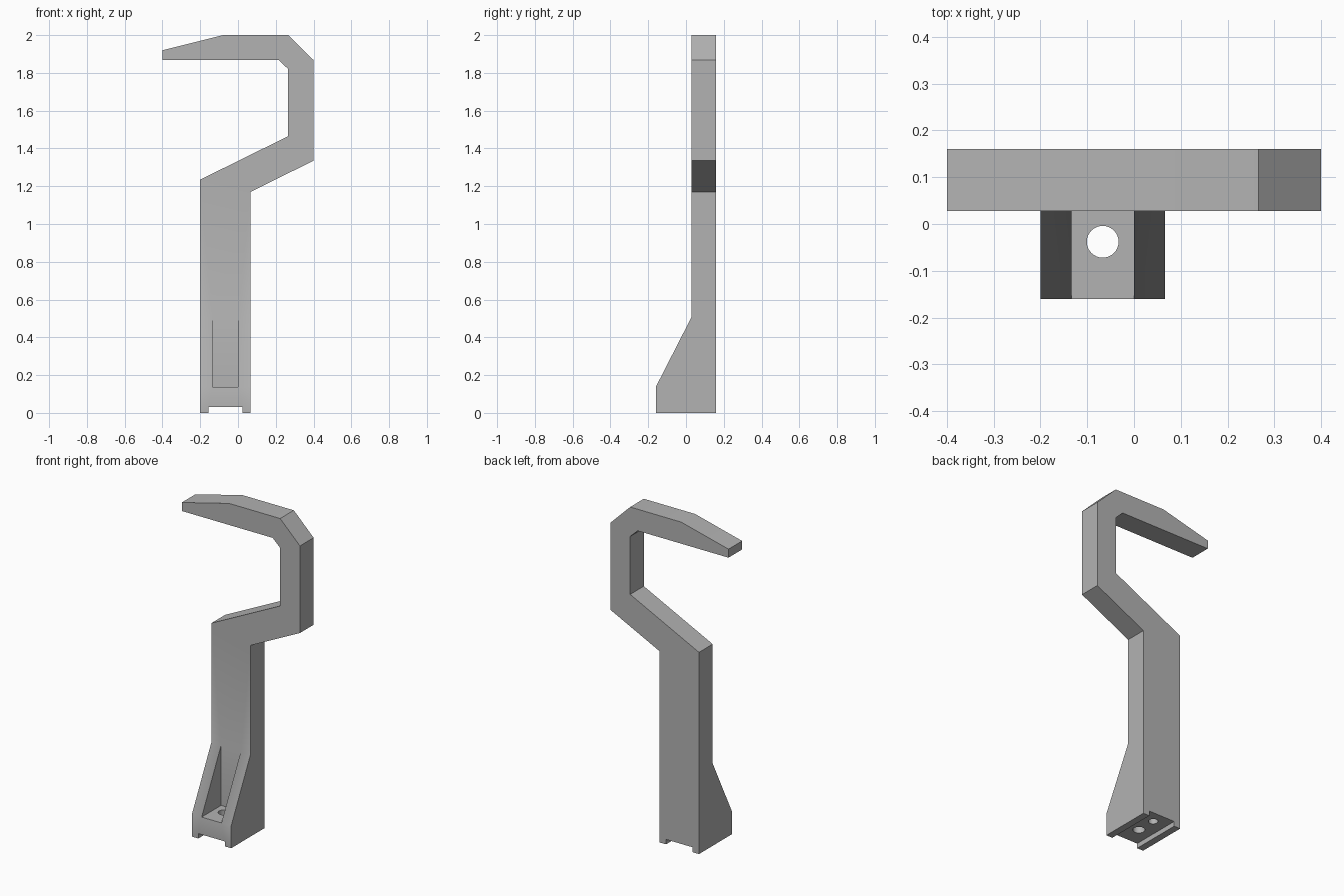
import bpy
import bmesh
from math import radians
from mathutils import Vector

cube = bpy.data.objects.get("Cube")
if cube:
    bpy.data.objects.remove(cube, do_unlink=True)

grey = bpy.data.materials.new("Plain grey")
grey.use_nodes = True
colour = (0.45, 0.45, 0.45, 1)
grey.diffuse_color = colour
grey.node_tree.nodes["Principled BSDF"].inputs["Base Color"].default_value = colour

LEFT, RIGHT = -0.2, 0.066
FRONT, PLATE, BACK = -0.16, 0.028, 0.16
MID = (LEFT + RIGHT) / 2


def prism(name, points, sweep):
    """Closed solid made by sweeping a flat outline along a vector."""
    bm = bmesh.new()
    face = bm.faces.new([bm.verts.new(p) for p in points])
    swept = bmesh.ops.extrude_face_region(bm, geom=[face])["geom"]
    verts = [v for v in swept if isinstance(v, bmesh.types.BMVert)]
    bmesh.ops.translate(bm, vec=Vector(sweep), verts=verts)
    bmesh.ops.recalc_face_normals(bm, faces=bm.faces)
    mesh = bpy.data.meshes.new(name)
    bm.to_mesh(mesh)
    bm.free()
    mesh.materials.append(grey)
    obj = bpy.data.objects.new(name, mesh)
    bpy.context.collection.objects.link(obj)
    return obj


def box(name, x0, x1, y0, y1, z0, z1):
    base = [(x0, y0, z0), (x1, y0, z0), (x1, y1, z0), (x0, y1, z0)]
    return prism(name, base, (0, 0, z1 - z0))


def drill(name, y, radius, z0, z1):
    bpy.ops.mesh.primitive_cylinder_add(vertices=32, radius=radius, depth=z1 - z0,
                                        location=(MID, y, (z0 + z1) / 2))
    obj = bpy.context.object
    obj.name = name
    obj.data.materials.append(grey)
    return obj


def combine(target, tool, operation):
    """Apply a boolean and discard the tool."""
    tool.hide_render = True
    mod = target.modifiers.new(tool.name, "BOOLEAN")
    mod.operation, mod.object, mod.solver = operation, tool, "EXACT"
    bpy.context.view_layer.objects.active = target
    bpy.ops.object.modifier_apply(modifier=mod.name)
    bpy.data.objects.remove(tool, do_unlink=True)


# Upright with offset neck and hooked top
outline = [(LEFT, 0), (RIGHT, 0), (RIGHT, 1.17), (0.4, 1.335), (0.4, 1.868),
           (0.266, 2), (-0.08, 2), (-0.4, 1.92), (-0.4, 1.868), (0.215, 1.868),
           (0.266, 1.82), (0.266, 1.465), (LEFT, 1.235)]
hook = prism("hook_bracket", [(x, PLATE, z) for x, z in outline], (0, BACK - PLATE, 0))

# Sloped foot with an open pocket between two cheeks
side = [(FRONT, 0), (0.1, 0), (0.1, 0.505), (PLATE, 0.505), (FRONT, 0.137)]
foot = prism("foot", [(LEFT, y, z) for y, z in side], (RIGHT - LEFT, 0, 0))
combine(foot, box("pocket", -0.134, 0, -0.3, PLATE, 0.137, 0.7), "DIFFERENCE")
combine(hook, foot, "UNION")

# Groove under the foot and two screw holes
combine(hook, box("groove", -0.157, 0.023, -0.3, 0.3, -0.1, 0.03), "DIFFERENCE")
combine(hook, drill("front_hole", -0.038, 0.034, -0.1, 0.3), "DIFFERENCE")
combine(hook, drill("rear_hole", 0.085, 0.027, -0.1, 0.137), "DIFFERENCE")

bpy.ops.object.select_all(action="DESELECT")
hook.select_set(True)
bpy.context.view_layer.objects.active = hook
bpy.ops.object.shade_smooth_by_angle(angle=radians(30))
